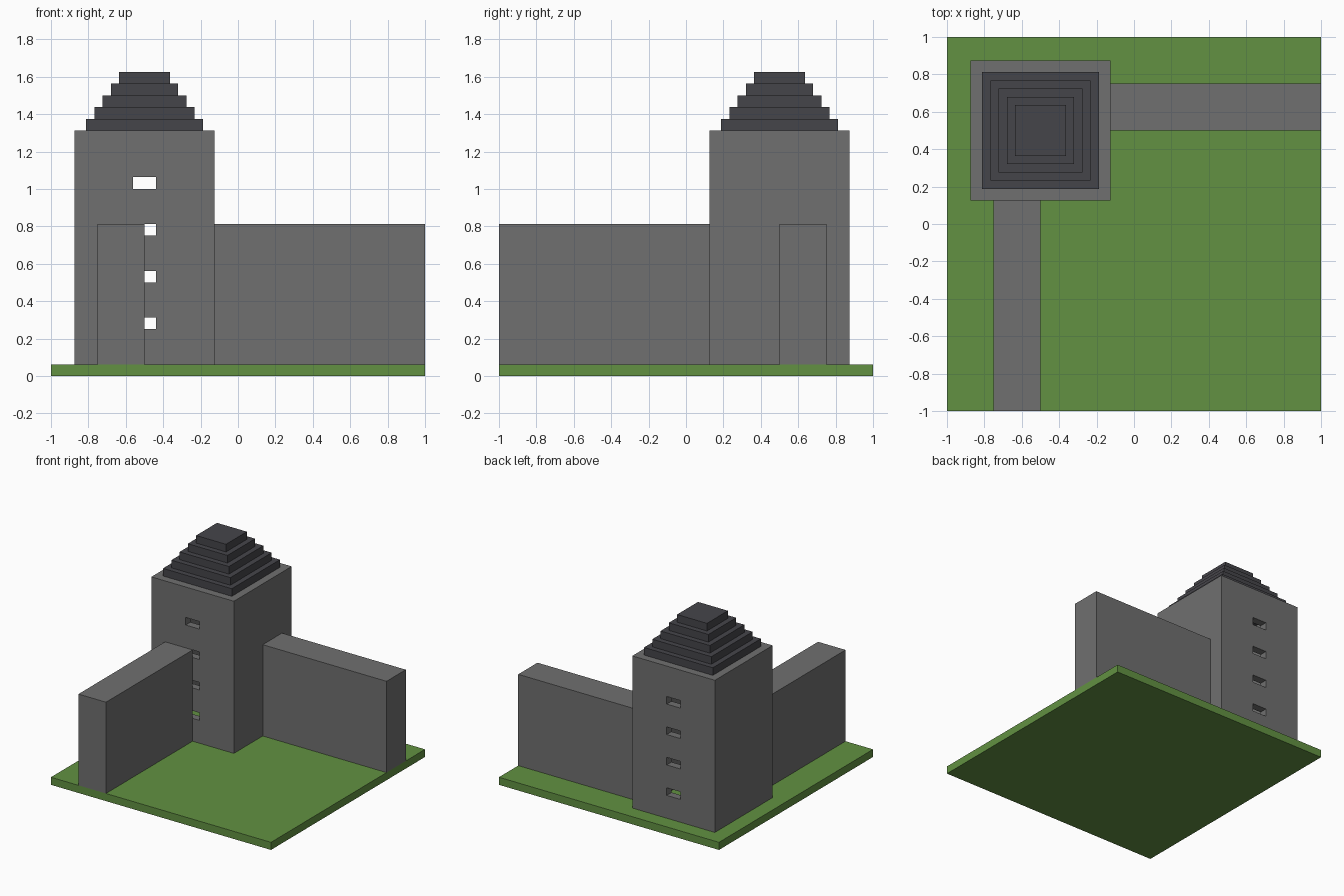
import bpy
import bmesh
from mathutils import Vector

old = bpy.data.objects.get("Cube")
if old:
    bpy.data.objects.remove(old, do_unlink=True)

U = 1 / 16  # building module


def material(name, rgb):
    mat = bpy.data.materials.new(name)
    mat.use_nodes = True
    colour = (*rgb, 1)
    mat.diffuse_color = colour
    bsdf = mat.node_tree.nodes["Principled BSDF"]
    bsdf.inputs["Base Color"].default_value = colour
    bsdf.inputs["Roughness"].default_value = 0.9
    return mat


grass = material("grass green", (0.122, 0.283, 0.054))
stone = material("stone grey", (0.162, 0.162, 0.162))
slate = material("dark slate", (0.06, 0.059, 0.068))


def finish(name, bm, mat):
    bmesh.ops.recalc_face_normals(bm, faces=bm.faces)
    mesh = bpy.data.meshes.new(name)
    bm.to_mesh(mesh)
    bm.free()
    mesh.materials.append(mat)
    obj = bpy.data.objects.new(name, mesh)
    bpy.context.collection.objects.link(obj)
    return obj


def box(name, low, high, mat):
    """Box between two corners given in modules."""
    low, high = Vector(low) * U, Vector(high) * U
    bm = bmesh.new()
    bmesh.ops.create_cube(bm, size=1)
    bmesh.ops.scale(bm, vec=high - low, verts=bm.verts)
    bmesh.ops.translate(bm, vec=(low + high) / 2, verts=bm.verts)
    return finish(name, bm, mat)


def cut(target, cutter):
    cutter.hide_render = True
    mod = target.modifiers.new("cut", "BOOLEAN")
    mod.operation = "DIFFERENCE"
    mod.solver = "EXACT"
    mod.object = cutter
    bpy.context.view_layer.objects.active = target
    bpy.ops.object.modifier_apply(modifier=mod.name)
    bpy.data.objects.remove(cutter, do_unlink=True)


# Ground slab and the two curtain walls
box("ground", (-16, -16, 0), (16, 16, 1), grass)
box("front_wall", (-12, -16, 1), (-8, 2, 13), stone)
box("side_wall", (-2, 8, 1), (16, 12, 13), stone)

# Hollow tower with slots through the front and back
tower = box("tower", (-14, 2, 1), (-2, 14, 21), stone)
cut(tower, box("hollow_cutter", (-13, 3, 0), (-3, 13, 22), stone))
for z in range(4, 17, 4):
    cut(tower, box("window_cutter", (-9, 1, z), (-7, 15, z + 1), stone))

# Stepped roof: alternate rising and insetting the top face
bm = bmesh.new()
bmesh.ops.create_grid(bm, x_segments=1, y_segments=1, size=5 * U)
bmesh.ops.translate(bm, vec=Vector((-8, 8, 21)) * U, verts=bm.verts)
base = bm.faces[:][0]
bm.faces.new([bm.verts.new(v.co) for v in base.verts])
top = base
for tier in range(5):
    if tier:
        bmesh.ops.inset_region(bm, faces=[top], thickness=U)
    grown = bmesh.ops.extrude_discrete_faces(bm, faces=[top])
    top = grown["faces"][0]
    bmesh.ops.translate(bm, vec=(0, 0, U), verts=top.verts)
bmesh.ops.remove_doubles(bm, verts=bm.verts, dist=U / 100)
finish("stepped_roof", bm, slate)
